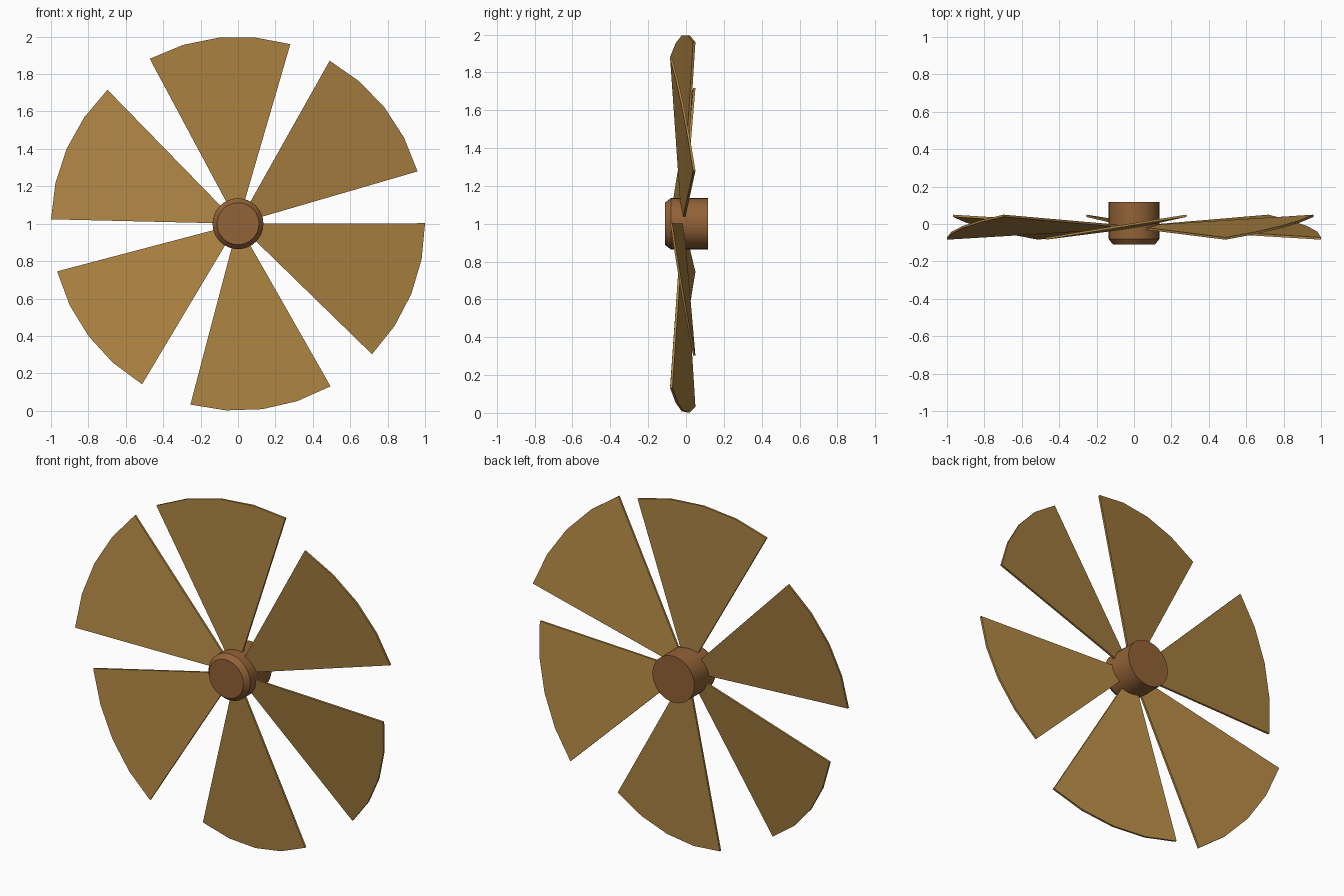
import bpy, bmesh, math

if "Cube" in bpy.data.objects:
    bpy.data.objects.remove(bpy.data.objects["Cube"], do_unlink=True)

CENTRE_Z = 1.0
HALF_SPAN = math.radians(22.2)
STEP = math.radians(60.5)
START = math.radians(38.45)
THICKNESS = 0.012


def material(name, colour):
    mat = bpy.data.materials.new(name)
    mat.use_nodes = True
    mat.diffuse_color = (*colour, 1)
    mat.node_tree.nodes["Principled BSDF"].inputs["Base Color"].default_value = (*colour, 1)
    return mat


def add_object(name, bm, mat):
    bmesh.ops.recalc_face_normals(bm, faces=bm.faces)
    mesh = bpy.data.meshes.new(name)
    bm.to_mesh(mesh)
    bm.free()
    mesh.materials.append(mat)
    obj = bpy.data.objects.new(name, mesh)
    bpy.context.collection.objects.link(obj)
    obj.location.z = CENTRE_Z
    bpy.ops.object.select_all(action="DESELECT")
    obj.select_set(True)
    bpy.context.view_layer.objects.active = obj
    bpy.ops.object.shade_smooth_by_angle(angle=math.radians(25))
    return obj


def blade(name, centre_angle, mat, segments=4):
    # Pitched fan sector, from inside the hub out to the faceted rim
    bm = bmesh.new()
    layers = []
    for side in (-1, 1):
        rows = []
        for radius in (0.08, 1.0):
            row = []
            for i in range(segments + 1):
                t = HALF_SPAN * (2 * i / segments - 1)
                a = centre_angle + t
                y = -0.017 - 0.161 * radius * math.sin(t) + side * THICKNESS / 2
                row.append(bm.verts.new((radius * math.cos(a), y, radius * math.sin(a))))
            rows.append(row)
        layers.append(rows)
        for i in range(segments):
            bm.faces.new((rows[0][i], rows[0][i + 1], rows[1][i + 1], rows[1][i]))
    # Walls joining the front and back sheets
    front, back = [rows[0] + rows[1][::-1] for rows in layers]
    for i in range(len(front)):
        j = (i + 1) % len(front)
        bm.faces.new((front[i], front[j], back[j], back[i]))
    return add_object(name, bm, mat)


def hub(name, profile, mat, sides=32):
    # Turned cylinder with a chamfered nose
    bm = bmesh.new()
    rings = []
    for radius, y in profile:
        rings.append([bm.verts.new((radius * math.cos(math.tau * k / sides), y,
                                    radius * math.sin(math.tau * k / sides)))
                      for k in range(sides)])
    for a, b in zip(rings, rings[1:]):
        for k in range(sides):
            j = (k + 1) % sides
            bm.faces.new((a[k], a[j], b[j], b[k]))
    bm.faces.new(rings[0])
    bm.faces.new(rings[-1])
    return add_object(name, bm, mat)


blade_wood = material("golden_brown", (0.42, 0.23, 0.055))
hub_wood = material("reddish_brown", (0.29, 0.122, 0.038))

for n in range(6):
    blade(f"blade_{n + 1}", START - n * STEP, blade_wood)
hub("hub", [(0.112, -0.11), (0.136, -0.08), (0.136, 0.117)], hub_wood)
